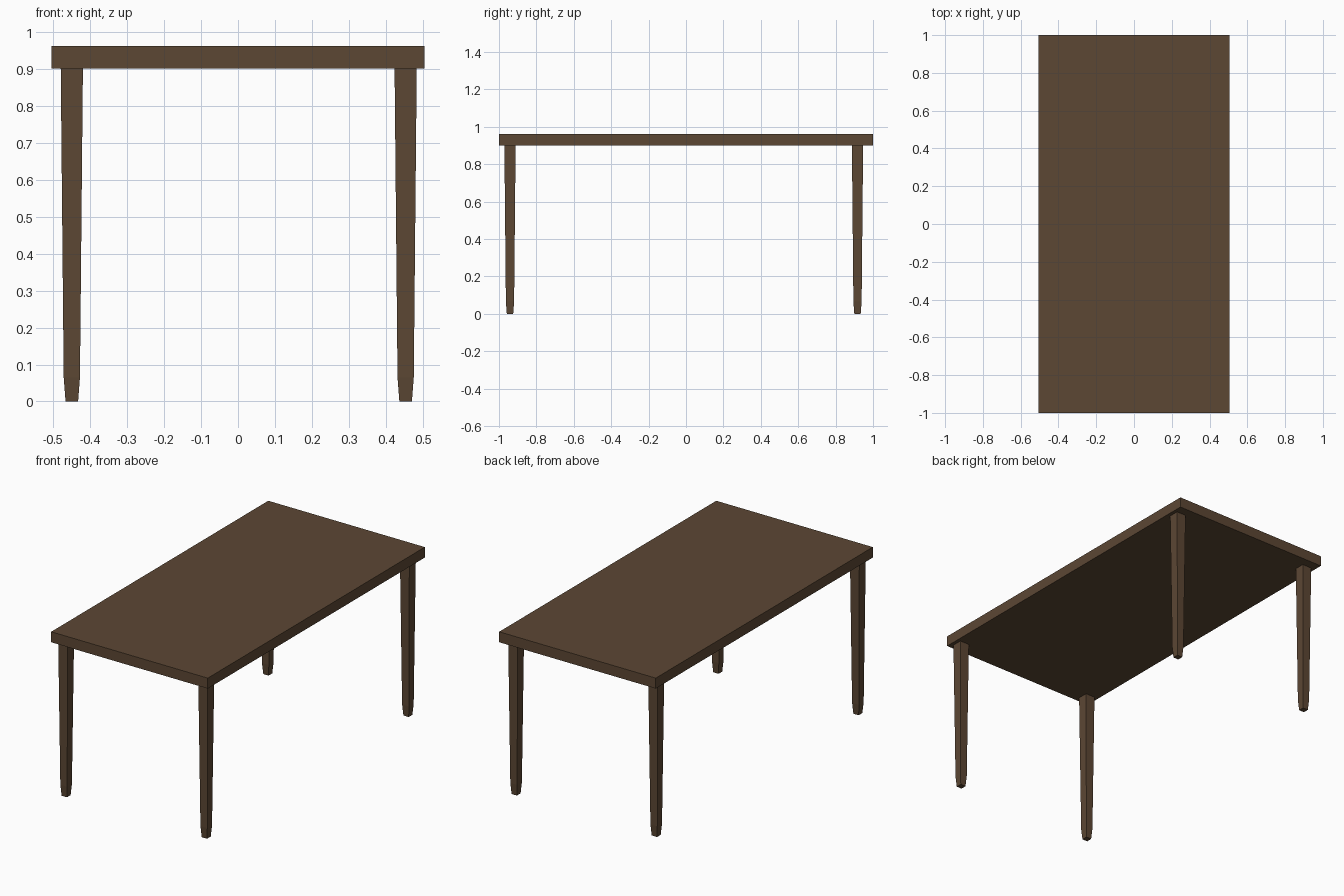
import bpy
import bmesh

if "Cube" in bpy.data.objects:
    bpy.data.objects.remove(bpy.data.objects["Cube"])

wood = bpy.data.materials.new("dark_wood")
wood.diffuse_color = (0.107, 0.063, 0.034, 1)
wood.use_nodes = True
wood.node_tree.nodes["Principled BSDF"].inputs["Base Color"].default_value = wood.diffuse_color


def stacked_box(name, rings, location):
    """Closed box skinned through rectangular rings (half_x, half_y, z)."""
    bm = bmesh.new()
    loops = [[bm.verts.new((sx * hx, sy * hy, z))
              for sx, sy in ((-1, -1), (1, -1), (1, 1), (-1, 1))]
             for hx, hy, z in rings]
    for low, high in zip(loops, loops[1:]):
        for i in range(4):
            j = (i + 1) % 4
            bm.faces.new((low[i], low[j], high[j], high[i]))
    bm.faces.new(loops[0][::-1])
    bm.faces.new(loops[-1])
    mesh = bpy.data.meshes.new(name)
    bm.to_mesh(mesh)
    bm.free()
    mesh.materials.append(wood)
    obj = bpy.data.objects.new(name, mesh)
    obj.location = location
    bpy.context.collection.objects.link(obj)
    return obj


# Table top slab
stacked_box("table_top", [(0.505, 1.0, 0.0), (0.505, 1.0, 0.061)], (0, 0, 0.901))

# Four tapered legs with a sharper taper at the foot
leg_rings = [(0.017, 0.017, 0.0), (0.022, 0.022, 0.065), (0.030, 0.030, 0.901)]
for end, y in (("front", -0.941), ("back", 0.917)):
    for side, x in (("left", -0.45), ("right", 0.454)):
        stacked_box(f"{end}_{side}_leg", leg_rings, (x, y, 0))
